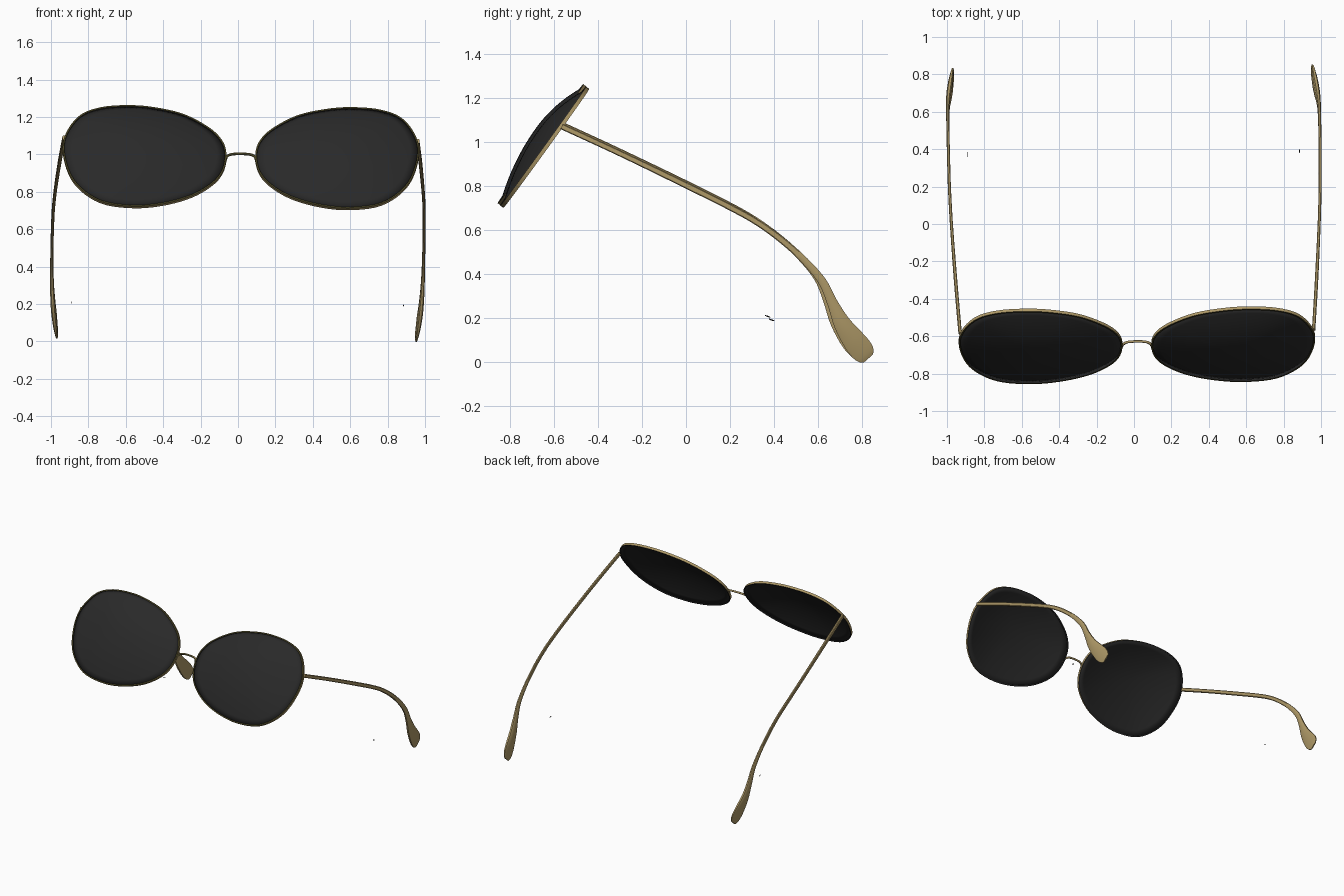
import bpy, bmesh, math
from mathutils import Vector, Matrix

cube = bpy.data.objects.get("Cube")
if cube:
    bpy.data.objects.remove(cube, do_unlink=True)


def material(name, rgb):
    m = bpy.data.materials.new(name)
    m.use_nodes = True
    m.diffuse_color = (*rgb, 1)
    m.node_tree.nodes["Principled BSDF"].inputs["Base Color"].default_value = (*rgb, 1)
    return m


GOLD = material("antique gold", (0.42, 0.315, 0.135))
OLIVE = material("dark olive", (0.06, 0.052, 0.016))
DARK = material("smoked lens", (0.022, 0.022, 0.022))

# The pair sits very slightly askew
SKEW = Matrix.Rotation(0.01, 4, 'Z') @ Matrix.Rotation(0.009, 4, 'Y')
SLOPE = 0.72
FRONT = Vector((0, -1, SLOPE)).normalized()


def finish(bm, name, mats, angle=40):
    bmesh.ops.recalc_face_normals(bm, faces=bm.faces)
    mesh = bpy.data.meshes.new(name)
    bm.transform(SKEW)
    bm.to_mesh(mesh)
    bm.free()
    for m in mats:
        mesh.materials.append(m)
    ob = bpy.data.objects.new(name, mesh)
    bpy.context.collection.objects.link(ob)
    bpy.ops.object.select_all(action='DESELECT')
    ob.select_set(True)
    bpy.context.view_layer.objects.active = ob
    bpy.ops.object.shade_smooth_by_angle(angle=math.radians(angle))
    return ob


def spline(points, steps, closed=False):
    """Catmull-Rom curve through points of any dimension."""
    pts = [Vector(p) for p in points]
    n = len(pts)
    get = (lambda i: pts[i % n]) if closed else (lambda i: pts[max(0, min(n - 1, i))])
    out = []
    for i in range(n if closed else n - 1):
        a, b, c, d = (get(i + k) for k in (-1, 0, 1, 2))
        for s in range(steps):
            t = s / steps
            out.append(0.5 * (2 * b + (c - a) * t + (2 * a - 5 * b + 4 * c - d) * t * t
                              + (3 * b - a - 3 * c + d) * t ** 3))
    return out if closed else out + [pts[-1]]


def sweep(path, sizes, axis, section, closed=False):
    """Sweep a section along a path; sizes hold (across, along axis) half widths."""
    bm = bmesh.new()
    n = len(path)
    rings = []
    for i, p in enumerate(path):
        nxt = path[(i + 1) % n] if closed else path[min(i + 1, n - 1)]
        prv = path[i - 1] if closed else path[max(i - 1, 0)]
        side = (nxt - prv).cross(axis).normalized()
        w, h = sizes[i]
        rings.append([bm.verts.new(p + side * u * w + axis * v * h) for u, v in section])
    k = len(section)
    for i in range(n if closed else n - 1):
        a, b = rings[i], rings[(i + 1) % n]
        for j in range(k):
            bm.faces.new((a[j], a[(j + 1) % k], b[(j + 1) % k], b[j]))
    if not closed:
        bm.faces.new(rings[0])
        bm.faces.new(rings[-1])
    bmesh.ops.recalc_face_normals(bm, faces=bm.faces)
    bm.normal_update()
    return bm


ROUND = [(math.cos(i * math.tau / 10), math.sin(i * math.tau / 10)) for i in range(10)]
BOX = [(1, -0.5), (1, 0.5), (0.7, 1), (-0.7, 1), (-1, 0.5), (-1, -0.5), (-0.7, -1), (0.7, -1)]
SQUARE = [(1, -1), (1, 1), (-1, 1), (-1, -1)]

# Lens outline (x, z), lying on the tilted front plane
OUTLINE = [(0.077, 0.985), (0.095, 0.905), (0.15, 0.838), (0.26, 0.772), (0.41, 0.728),
           (0.575, 0.712), (0.75, 0.737), (0.88, 0.825), (0.941, 0.945), (0.947, 1.07),
           (0.872, 1.188), (0.75, 1.24), (0.58, 1.253), (0.43, 1.238), (0.29, 1.202),
           (0.16, 1.13), (0.095, 1.06)]

# Temple centre line and half widths (x, y, z, half width, half thickness)
TEMPLE = [(0.945, -0.575, 1.08, 0.013, 0.009), (0.965, -0.3, 0.953, 0.013, 0.009),
          (0.983, 0, 0.808, 0.014, 0.008), (0.991, 0.2, 0.708, 0.014, 0.008),
          (0.993, 0.32, 0.64, 0.014, 0.008), (0.994, 0.43, 0.56, 0.015, 0.008),
          (0.994, 0.53, 0.47, 0.016, 0.008), (0.993, 0.61, 0.375, 0.019, 0.009),
          (0.99, 0.655, 0.28, 0.024, 0.011), (0.983, 0.7, 0.185, 0.039, 0.013),
          (0.974, 0.748, 0.115, 0.051, 0.012), (0.967, 0.785, 0.068, 0.054, 0.009),
          (0.962, 0.808, 0.039, 0.045, 0.007), (0.96, 0.82, 0.025, 0.028, 0.004)]


def on_plane(x, z):
    return Vector((x, -0.842 + (z - 0.714) * SLOPE, z))


for sx, label in ((1, "left"), (-1, "right")):
    edge = [on_plane(sx * p.x, p.y) for p in spline(OUTLINE, 5, True)]
    centre = on_plane(sx * 0.53, 1.02)

    # Domed lens made of concentric rings
    bm = bmesh.new()
    rings = []
    for r in range(1, 11):
        t = r / 10
        rings.append([bm.verts.new(centre.lerp(p, t * 0.985) + FRONT * 0.068 * (1 - t * t))
                      for p in edge])
    top = bm.verts.new(centre + FRONT * 0.068)
    n = len(edge)
    for j in range(n):
        k = (j + 1) % n
        bm.faces.new((top, rings[0][j], rings[0][k]))
        for a, b in zip(rings, rings[1:]):
            bm.faces.new((a[j], b[j], b[k], a[k]))
    lens = finish(bm, label + "_lens", [DARK])
    thick = lens.modifiers.new("thickness", 'SOLIDIFY')
    thick.thickness = 0.005

    # Thin wire rim: gold outside, olive in front, dark behind and inside
    path = [p + (centre - p).normalized() * 0.0045 for p in edge]
    bm = sweep(path, [(0.0045, 0.009)] * n, FRONT, SQUARE, True)
    for f in bm.faces:
        facing = f.normal.dot(FRONT)
        outward = f.normal.dot(f.calc_center_median() - centre) > 0.05
        f.material_index = 1 if facing > 0.5 else 0 if outward and facing > -0.5 else 2
    finish(bm, label + "_rim", [GOLD, OLIVE, DARK])

    # Temple arm flattening into a paddle tip
    data = spline(TEMPLE, 5)
    path = [Vector((sx * d[0], d[1], d[2])) for d in data]
    bm = sweep(path, [(d[3], d[4]) for d in data], Vector((1, 0, 0)), BOX)
    finish(bm, label + "_temple", [GOLD])

    # Tiny loose screw
    bm = bmesh.new()
    bmesh.ops.create_uvsphere(bm, u_segments=8, v_segments=6, radius=1)
    bm.transform(Matrix.Translation((sx * 0.887, 0.38, 0.2)) @ Matrix.Rotation(-0.35, 4, 'X')
                 @ Matrix.Diagonal((0.002, 0.014, 0.003, 1)))
    finish(bm, label + "_screw", [DARK])

# Nose bridge wire, darker towards the front
half = [(0.084, -0.665, 0.96), (0.075, -0.645, 0.987), (0.05, -0.631, 1.0)]
pts = [(-x, y, z) for x, y, z in half] + [(0, -0.628, 1.003)] + half[::-1]
path = spline(pts, 5)
bm = sweep(path, [(0.007, 0.007)] * len(path), FRONT, ROUND)
for f in bm.faces:
    f.material_index = 1 if f.normal.y < -0.5 and f.normal.z < 0.7 else 0
finish(bm, "nose_bridge", [GOLD, OLIVE])
